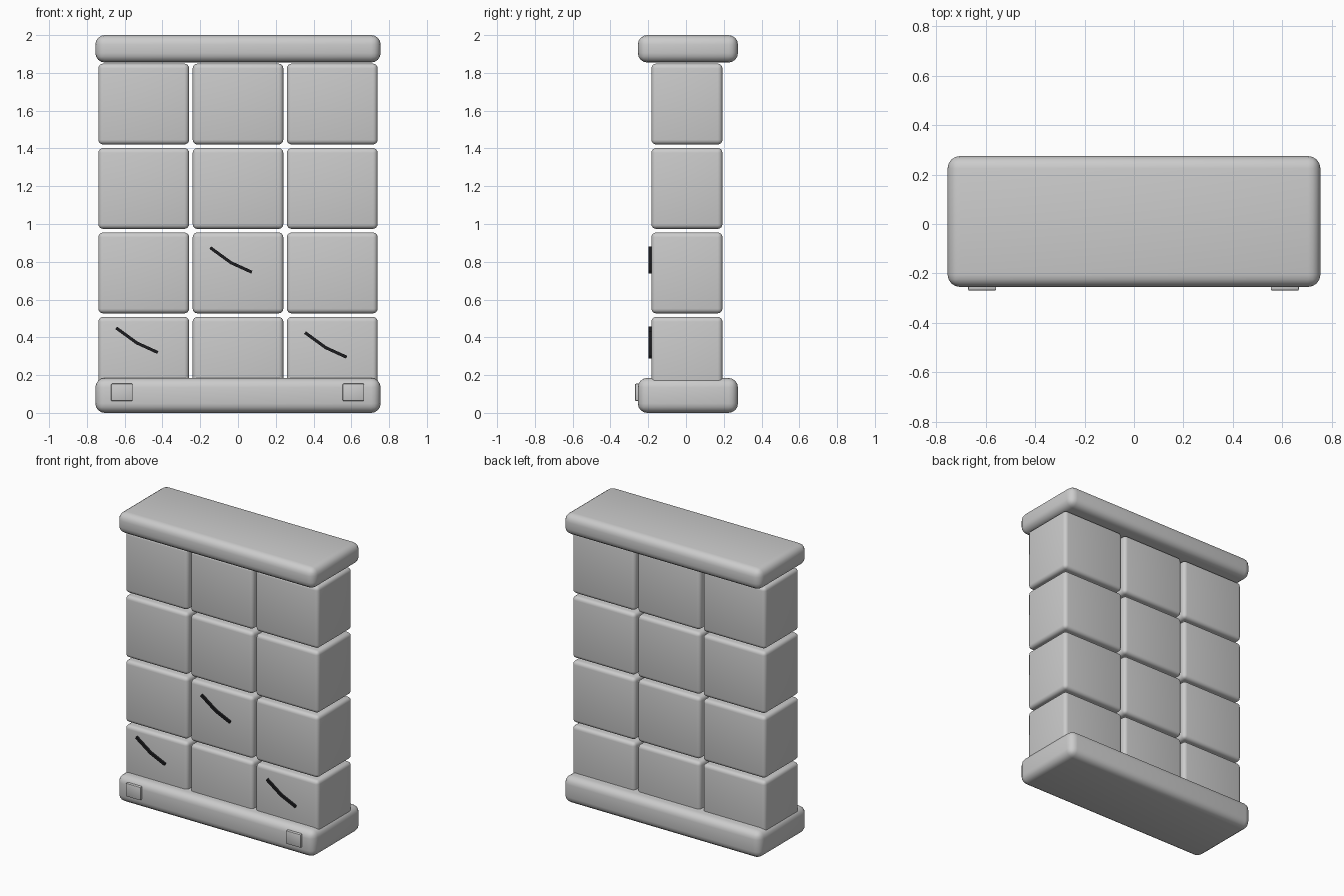
import bpy, math
from mathutils import Vector

if "Cube" in bpy.data.objects:
    bpy.data.objects.remove(bpy.data.objects["Cube"])


def material(name, rgb):
    m = bpy.data.materials.new(name)
    m.diffuse_color = (*rgb, 1)
    m.use_nodes = True
    m.node_tree.nodes["Principled BSDF"].inputs["Base Color"].default_value = m.diffuse_color
    return m


stone = material("pale_stone", (0.6, 0.6, 0.6))
dark = material("crack_black", (0.012, 0.012, 0.014))


def block(name, lo, hi, bevel, mat=stone, segments=4):
    """Rounded box between two opposite corners."""
    lo, hi = Vector(lo), Vector(hi)
    bpy.ops.mesh.primitive_cube_add(size=1, location=(lo + hi) / 2)
    ob = bpy.context.object
    ob.name = name
    ob.scale = hi - lo
    bpy.ops.object.transform_apply(location=False, rotation=False, scale=True)
    ob.data.materials.append(mat)
    mod = ob.modifiers.new("rounding", 'BEVEL')
    mod.width = bevel
    mod.segments = segments
    bpy.ops.object.modifier_apply(modifier=mod.name)
    bpy.ops.object.shade_smooth_by_angle(angle=math.radians(35))
    return ob


# Base slab and cap slab
block("base_slab", (-0.755, -0.255, 0.0), (0.755, 0.275, 0.185), 0.05)
block("cap_slab", (-0.755, -0.255, 1.855), (0.755, 0.275, 2.0), 0.05)

# Wall blocks: four rows of three, the lowest row sunk into the base
for row in range(4):
    top = 0.508 + row * 0.447
    for col in range(3):
        x = (col - 1) * 0.499
        block(f"wall_block_{row + 1}_{col + 1}",
              (x - 0.24, -0.183, top - 0.428), (x + 0.24, 0.193, top), 0.025)

# Small square pads on the base front
for side, x in (("left", -0.615), ("right", 0.611)):
    block(f"base_pad_{side}", (x - 0.057, -0.27, 0.063),
          (x + 0.057, -0.235, 0.155), 0.006, segments=2)


def crack(name, x, z):
    """Bent thin strip standing slightly proud of the block face."""
    path = [(0, 0), (0.11, -0.08), (0.22, -0.13)]
    half = 0.008
    up, down = [], []
    for i, (px, pz) in enumerate(path):
        a, b = path[max(i - 1, 0)], path[min(i + 1, 2)]
        d = Vector((b[0] - a[0], b[1] - a[1])).normalized()
        n = Vector((-d.y, d.x)) * half
        up.append((x + px + n.x, z + pz + n.y))
        down.append((x + px - n.x, z + pz - n.y))
    ring = up + down[::-1]
    verts = [(px, y, pz) for y in (-0.198, -0.178) for px, pz in ring]
    faces = [(0, 5, 4, 1), (1, 4, 3, 2), (7, 10, 11, 6), (8, 9, 10, 7)]
    faces += [(i, (i + 1) % 6, (i + 1) % 6 + 6, i + 6) for i in range(6)]
    mesh = bpy.data.meshes.new(name)
    mesh.from_pydata(verts, [], faces)
    mesh.materials.append(dark)
    bpy.context.collection.objects.link(bpy.data.objects.new(name, mesh))


# Cracks in three of the blocks
crack("crack_middle", -0.147, 0.875)
crack("crack_left", -0.645, 0.45)
crack("crack_right", 0.355, 0.425)
